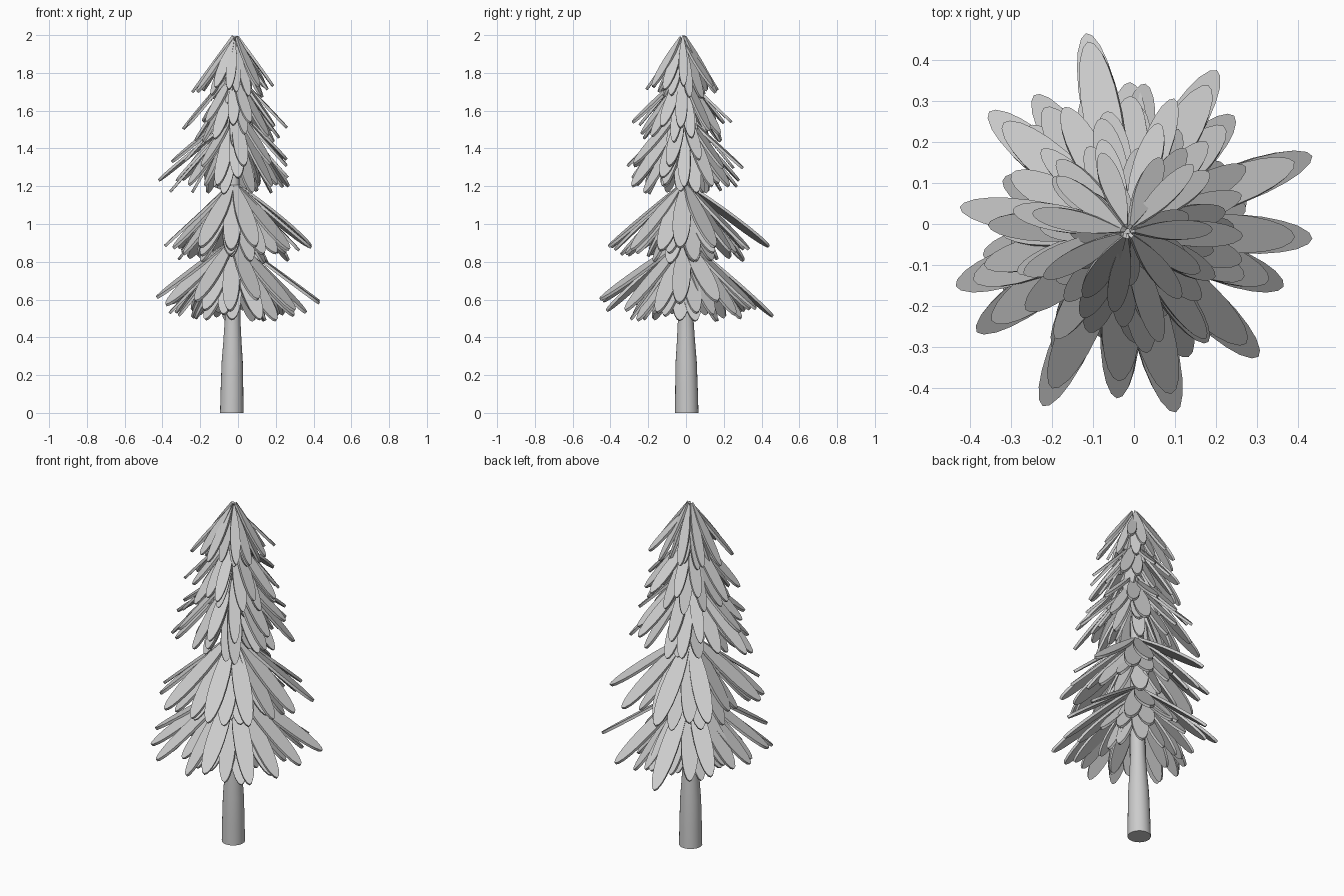
import bpy, bmesh, math, random
from mathutils import Vector, Matrix

if "Cube" in bpy.data.objects:
    bpy.data.objects.remove(bpy.data.objects["Cube"])

random.seed(4)


def axis(z):
    # centre line of the slightly leaning tree
    t = z / 2
    return Vector((-0.033 + 0.018 * t, 0.004 - 0.022 * t, z))


def finish(bm, name):
    bmesh.ops.recalc_face_normals(bm, faces=bm.faces[:])
    me = bpy.data.meshes.new(name)
    bm.to_mesh(me)
    bm.free()
    ob = bpy.data.objects.new(name, me)
    bpy.context.collection.objects.link(ob)
    bpy.ops.object.select_all(action='DESELECT')
    ob.select_set(True)
    bpy.context.view_layer.objects.active = ob
    bpy.ops.object.shade_smooth_by_angle(angle=math.radians(35))
    return ob


# Trunk: stacked rings from the base to the crown
bm = bmesh.new()
rings = []
for z, r in [(0, .062), (.12, .06), (.27, .056), (.38, .048), (.5, .041), (.8, .036),
             (1.2, .03), (1.6, .02), (1.97, .006)]:
    c = axis(z)
    rings.append([bm.verts.new(c + Vector((r * math.cos(a), r * math.sin(a), 0)))
                  for a in (i * math.tau / 24 for i in range(24))])
for lo, hi in zip(rings, rings[1:]):
    for i in range(24):
        j = (i + 1) % 24
        bm.faces.new((lo[i], lo[j], hi[j], hi[i]))
bm.faces.new(rings[0])
bm.faces.new(rings[-1])
finish(bm, "trunk")

# Half outline of a leaf: (fraction of length, fraction of half width)
HALF = [(0, .15), (.15, .48), (.3, .77), (.45, .95), (.6, 1), (.73, .95),
        (.84, .8), (.92, .6), (.98, .3)]
OUTLINE = HALF + [(1, 0)] + [(t, -w) for t, w in reversed(HALF)]


def leaf(bm, root, tip, width, thick):
    # flat oval plate from root to tip, facing up and outwards
    d = tip - root
    length = d.length
    d.normalize()
    side = Vector((0, 0, 1)).cross(d).normalized()
    side = Matrix.Rotation(random.uniform(-.3, .3), 3, d) @ side
    n = d.cross(side)
    loops = []
    for h in (-.5, .5):
        loops.append([bm.verts.new(root + d * (t * length) + side * (w * width / 2)
                                   + n * (h * thick)) for t, w in OUTLINE])
    lo, hi = loops
    bm.faces.new(lo)
    bm.faces.new(hi)
    for i in range(len(lo)):
        j = (i + 1) % len(lo)
        bm.faces.new((lo[i], lo[j], hi[j], hi[i]))


def ring(bm, z, count, radius, drop, width, turn):
    # evenly spread leaves with a little irregularity
    for i in range(count):
        a = turn + (i + random.uniform(-.25, .25)) * math.tau / count
        out = Vector((math.cos(a), math.sin(a), 0))
        zr = z - random.uniform(0, .05)
        root = axis(zr) + out * .012
        tip = axis(zr) + out * radius * random.uniform(.85, 1.12)
        tip.z = z - drop * random.uniform(.9, 1.06)
        leaf(bm, root, tip, width * random.uniform(.9, 1.1), .014)


# Upper tiers: rings of (root height, count, radius, drop, width, turn)
upper = {
    "top_branches": [(1.998, 11, .21, .29, .052, .1), (1.98, 9, .14, .31, .055, .4),
                     (1.94, 5, .09, .30, .05, .2)],
    "upper_branches": [(1.82, 11, .26, .31, .06, 0), (1.78, 11, .22, .33, .065, .3),
                       (1.74, 6, .13, .34, .065, .6)],
    "middle_branches": [(1.62, 11, .30, .31, .07, .2), (1.58, 12, .30, .37, .078, .05),
                        (1.55, 9, .22, .37, .08, .35), (1.50, 5, .13, .33, .075, .1)],
}
for name, rows in upper.items():
    bm = bmesh.new()
    for row in rows:
        ring(bm, *row)
    if name == "middle_branches":
        # longest branches pointing left
        for tip in [(-.42, .04, 1.23), (-.36, -.1, 1.17)]:
            leaf(bm, axis(1.56), Vector(tip), .08, .014)
    finish(bm, name)

# Lower tiers share the same long leaves, stacked one over the other
LONG = [(-.115, .46, .51), (.2, .37, .55), (.43, .165, .59), (.43, -.035, .58),
        (.3, -.32, .54), (.1, -.455, .6), (-.22, -.44, .59), (-.38, -.26, .57),
        (-.43, -.15, .61), (-.35, .27, .58), (.24, .26, .52), (.36, -.15, .53),
        (-.01, .34, .55), (-.24, .31, .54), (-.04, -.42, .54), (-.33, .03, .53)]
for name, z, lower in [("lower_branches", 1.22, False), ("bottom_branches", .92, True)]:
    bm = bmesh.new()
    for x, y, tz in LONG:
        k = 1 if lower else .9
        tip = Vector((x * k, y * k, tz if lower else .3 * tz + .7))
        if not lower and y > .4:
            tip = Vector((-.11, .44, .88))
        leaf(bm, axis(z), tip, .095, .015)
    ring(bm, z - .02, 14, .31, .39, .092, .15)
    ring(bm, z - .06, 9, .20, .36, .092, .4)
    finish(bm, name)
